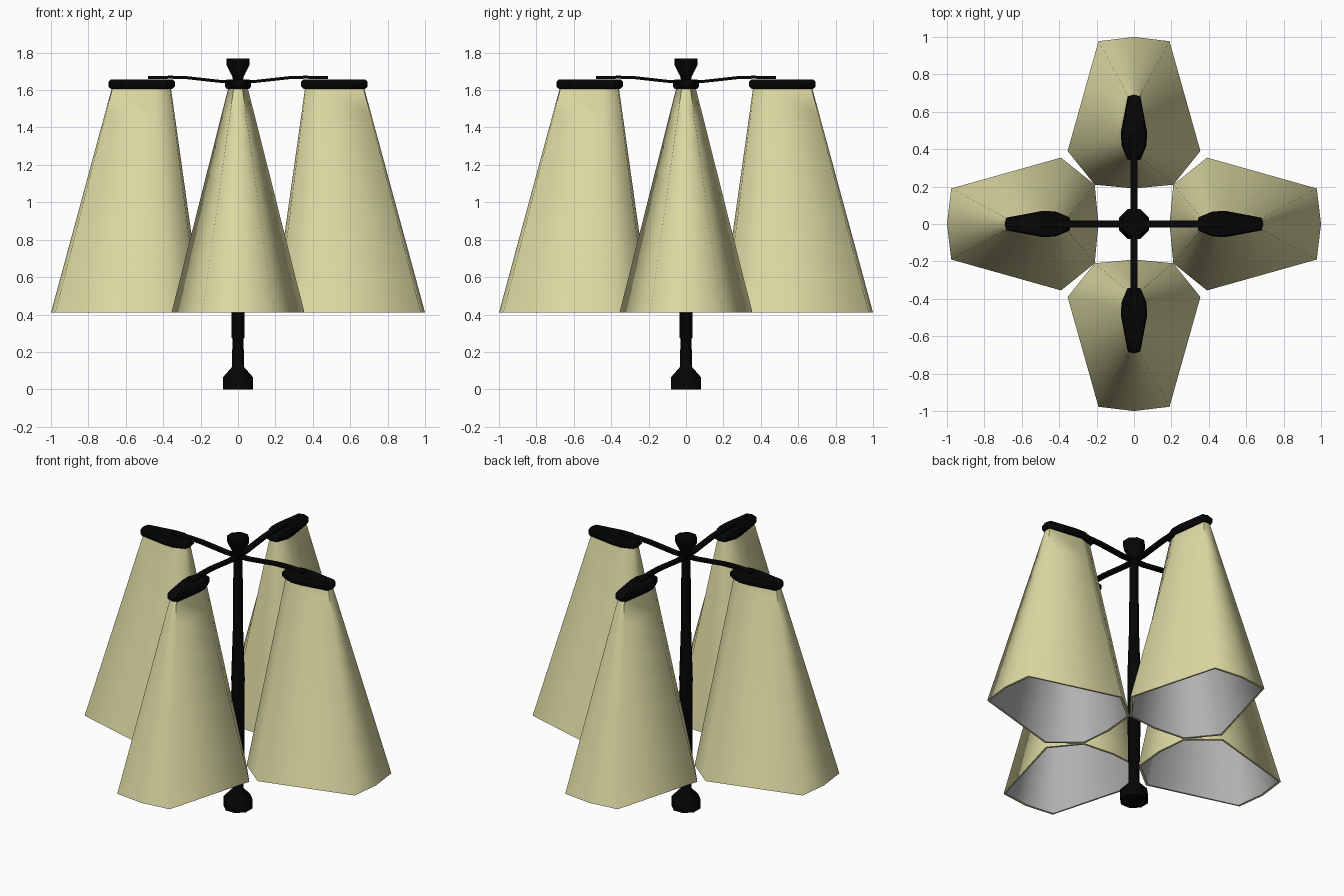
import bpy, bmesh, math
from mathutils import Matrix

if "Cube" in bpy.data.objects:
    bpy.data.objects.remove(bpy.data.objects["Cube"])


def material(name, rgb):
    m = bpy.data.materials.new(name)
    m.diffuse_color = (*rgb, 1)
    m.use_nodes = True
    m.node_tree.nodes["Principled BSDF"].inputs["Base Color"].default_value = m.diffuse_color
    return m


CREAM = material("cream fabric", (0.73, 0.71, 0.37))
GREY = material("grey lining", (0.46, 0.46, 0.46))
BLACK = material("black metal", (0.0015, 0.0015, 0.0018))
STEPS = 8  # levels along each shade wall, so both skins follow the same twist


def loft(name, rings, mats, smooth=None, turn=0, rule=lambda k: 0):
    """Skin a stack of equal-length rings, turned about z."""
    bm = bmesh.new()
    loops = [[bm.verts.new(p) for p in r] for r in rings]
    n = len(loops[0])
    for k, (a, b) in enumerate(zip(loops, loops[1:])):
        for i in range(n):
            j = (i + 1) % n
            bm.faces.new((a[i], a[j], b[j], b[i])).material_index = rule(k)
    bm.faces.new(loops[0][::-1])
    bm.faces.new(loops[-1]).material_index = rule(len(rings))
    bmesh.ops.recalc_face_normals(bm, faces=bm.faces)
    bm.transform(Matrix.Rotation(turn, 4, 'Z'))
    me = bpy.data.meshes.new(name)
    bm.to_mesh(me)
    bm.free()
    for m in mats:
        me.materials.append(m)
    ob = bpy.data.objects.new(name, me)
    bpy.context.collection.objects.link(ob)
    if smooth:
        bpy.ops.object.select_all(action='DESELECT')
        ob.select_set(True)
        bpy.context.view_layer.objects.active = ob
        bpy.ops.object.shade_smooth_by_angle(angle=math.radians(smooth))
    return ob


def mirrored(half):
    """Half outline (y >= 0, ends on the axis) to a full closed outline."""
    return half + [(x, -y) for x, y in half[-2:0:-1]]


def ring(outline, z, grow=0.0, cx=0.52):
    """Outline at height z, pushed out from its centre by a distance."""
    pts = []
    for x, y in outline:
        k = 1 + grow / math.hypot(x - cx, y)
        pts.append((cx + (x - cx) * k, y * k, z))
    return pts


def wall(a, b):
    """Rings blended from a to b."""
    return [[tuple(u + (v - u) * s / STEPS for u, v in zip(p, q)) for p, q in zip(a, b)]
            for s in range(STEPS + 1)]


# outlines of one shade and its cap, for the arm along +x
hem = mirrored([(1.0, 0), (0.977, 0.19), (0.39, 0.355), (0.21, 0.21), (0.19, 0)])
neck = mirrored([(0.672, 0), (0.668, 0.022), (0.45, 0.05), (0.365, 0.025), (0.36, 0)])
cap = mirrored([(0.692, 0), (0.682, 0.034), (0.49, 0.07), (0.42, 0.067), (0.345, 0.036), (0.338, 0)])

for i in range(4):
    a = i * math.pi / 2
    # shade: cream outer skin and rim, grey inner skin
    loft(f"shade_{i}",
         wall(ring(neck, 1.62), ring(hem, 0.41))
         + wall(ring(hem, 0.41, -0.015), ring(neck, 1.619, -0.012)),
         [CREAM, GREY], smooth=70, turn=a, rule=lambda k: int(k > STEPS))
    # cap with bevelled edges
    loft(f"shade_cap_{i}",
         [ring(cap, 1.607, -0.012), ring(cap, 1.618), ring(cap, 1.645), ring(cap, 1.657, -0.012)],
         [BLACK], smooth=50, turn=a)
    # thin curved arm
    path = [(0, 1.645), (0.08, 1.645), (0.18, 1.656), (0.27, 1.666), (0.36, 1.669), (0.48, 1.666)]
    w, h = 0.018, 0.008
    loft(f"arm_{i}",
         [[(x, -w, z - h), (x, w, z - h), (x, w, z + h), (x, -w, z + h)] for x, z in path],
         [BLACK], smooth=30, turn=a)

# central post: foot, stem and top knob as one turned profile
profile = [(0.08, 0), (0.08, 0.065), (0.032, 0.12), (0.03, 0.27), (0.035, 0.275), (0.038, 0.85),
           (0.028, 1.2), (0.026, 1.645), (0.03, 1.67), (0.062, 1.735), (0.062, 1.77)]
c = math.cos(math.pi / 8)
loft("post",
     [[(r / c * math.cos(math.pi * (k + 0.5) / 4), r / c * math.sin(math.pi * (k + 0.5) / 4), z)
       for k in range(8)] for r, z in profile], [BLACK], smooth=50)
